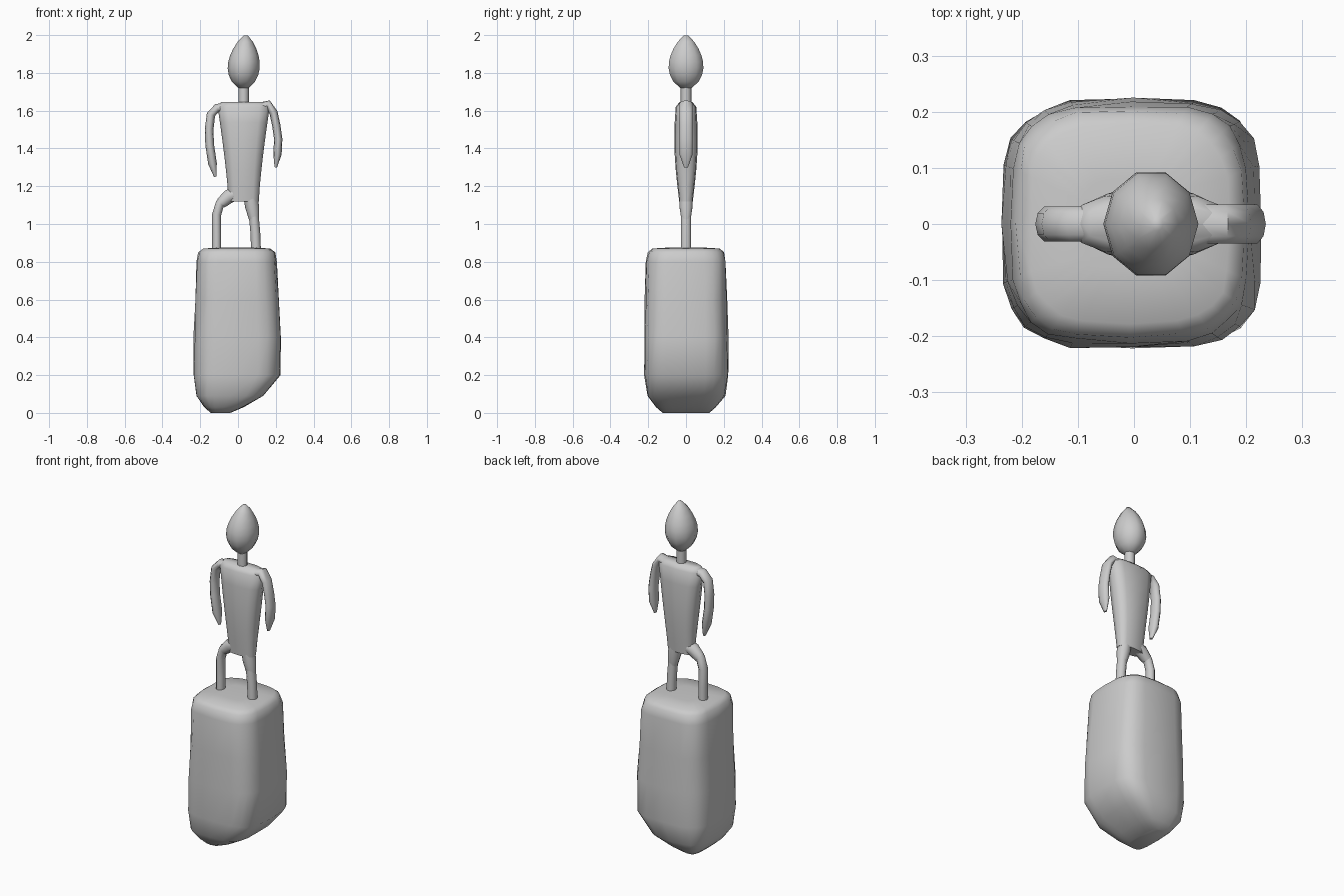
import bpy
import math
import random
from mathutils import Vector

random.seed(4)
default_cube = bpy.data.objects.get("Cube")
if default_cube:
    bpy.data.objects.remove(default_cube)

grey = (0.6, 0.6, 0.6, 1)
clay = bpy.data.materials.new("pale_grey_clay")
clay.use_nodes = True
clay.diffuse_color = grey
clay.node_tree.nodes["Principled BSDF"].inputs["Base Color"].default_value = grey


def rounded(value, power):
    """Push a sine or cosine towards a rounded square outline."""
    return math.copysign(abs(value) ** (2 / power), value)


def loft(name, rings, sides, power=2, jitter=0):
    """Skin a list of rings, each given as centre, sideways axis, width, depth."""
    verts, faces = [], []
    for centre, across, width, depth in rings:
        for side in range(sides):
            angle = math.tau * side / sides
            wobble = 1 + random.uniform(-jitter, jitter)
            sideways = across * width * rounded(math.cos(angle), power)
            forward = Vector((0, depth * rounded(math.sin(angle), power), 0))
            verts.append(centre + (sideways + forward) * wobble)
    for ring in range(len(rings) - 1):
        low, high = ring * sides, (ring + 1) * sides
        for side in range(sides):
            after = (side + 1) % sides
            faces.append((low + side, low + after, high + after, high + side))
    faces.append(tuple(reversed(range(sides))))
    faces.append(tuple(range(len(verts) - sides, len(verts))))
    mesh = bpy.data.meshes.new(name)
    mesh.from_pydata(verts, [], faces)
    mesh.materials.append(clay)
    part = bpy.data.objects.new(name, mesh)
    bpy.context.collection.objects.link(part)
    bpy.ops.object.select_all(action="DESELECT")
    bpy.context.view_layer.objects.active = part
    part.select_set(True)
    bpy.ops.object.shade_smooth_by_angle(angle=math.radians(60))


def upright(x, z, width, depth):
    """A level ring on the centre plane."""
    return Vector((x, 0, z)), Vector((1, 0, 0)), width, depth


def limb(name, path, thickness, depth, tip):
    """Sweep a tube from the lower end of a path upwards; tip scales that end."""
    points = [Vector((x, 0, z)) for x, z in path]
    rings = []
    for index, point in enumerate(points):
        before = points[max(index - 1, 0)]
        after = points[min(index + 1, len(points) - 1)]
        along = (after - before).normalized()
        across = Vector((along.z, 0, -along.x))
        scale = tip if index == 0 else 1
        rings.append((point, across, thickness * scale, depth * scale))
    loft(name, rings, sides=10)


def undercut(z, height):
    """Fades from one at the ground to zero at the given height."""
    return max(0, 1 - z / height) ** 2


# Worn stone block, cut away along its lower left side
def block_ring(z, shrink=1):
    taper = max(0, z - 0.4)
    left = 0.23 - 0.27 * undercut(z, 0.22) - 0.06 * taper
    right = -0.235 + 0.09 * undercut(z, 0.15) + 0.04 * taper
    depth = 0.222 - 0.1 * undercut(z, 0.15) - 0.03 * taper
    width = (left - right) / 2
    return upright((left + right) / 2, z, width * shrink, depth * shrink)


block = [block_ring(z) for z in (0, 0.03, 0.09, 0.2, 0.4, 0.6, 0.8)]
block += [block_ring(0.85, shrink=0.96), block_ring(0.87, shrink=0.85)]
block.append(block_ring(0.876, shrink=0.4))
loft("stone_pedestal", block, sides=24, power=3.6, jitter=0.015)

# Flat body that widens from the hips to the shoulders
hip_height, shoulder_height = 1.12, 1.62
torso = []
steps = 6
for step in range(steps + 1):
    t = step / steps
    z = hip_height + (shoulder_height - hip_height) * t
    width = 0.08 + 0.058 * t ** 1.3
    depth = 0.036 + 0.026 * math.sin(math.pi * t * 0.75)
    torso.append(upright(0.03, z, width, depth))
torso.append(upright(0.03, 1.645, 0.12, 0.035))
loft("torso", torso, sides=12, power=2.8)

# Neck and egg-shaped head
neck_radius = 0.028
loft("neck", [upright(0.03, z, neck_radius, neck_radius) for z in (1.6, 1.75)], sides=8)
head = []
steps = 8
for step in range(steps + 1):
    t = 0.03 + 0.95 * step / steps
    swell = math.sin(math.pi * t ** 0.8) ** 0.7
    head.append(upright(0.028 + 0.014 * t * t, 1.71 + 0.295 * t, 0.085 * swell, 0.097 * swell))
loft("head", head, sides=10)

# Hanging arms with pointed ends
limb("right_arm", [(-0.12, 1.25), (-0.135, 1.32), (-0.15, 1.42), (-0.153, 1.5),
                   (-0.143, 1.58), (-0.11, 1.615), (-0.06, 1.615)],
     thickness=0.023, depth=0.033, tip=0.3)
limb("left_arm", [(0.2, 1.3), (0.209, 1.37), (0.213, 1.45), (0.203, 1.52),
                  (0.188, 1.59), (0.16, 1.634), (0.11, 1.62)],
     thickness=0.022, depth=0.037, tip=0.3)

# Right leg steps outwards at the knee, left leg stands straight
limb("right_leg", [(-0.113, 0.868), (-0.113, 0.95), (-0.113, 1.05),
                   (-0.095, 1.11), (-0.05, 1.15), (0, 1.17)],
     thickness=0.024, depth=0.028, tip=1)
limb("left_leg", [(0.095, 0.868), (0.092, 0.95), (0.085, 1.03),
                  (0.078, 1.1), (0.07, 1.18)],
     thickness=0.026, depth=0.028, tip=1)

# Fuller thighs that run into the hips
limb("right_thigh", [(-0.09, 1.11), (-0.05, 1.145), (0.01, 1.17)],
     thickness=0.037, depth=0.036, tip=0.8)
limb("left_thigh", [(0.086, 1.02), (0.075, 1.09), (0.06, 1.18)],
     thickness=0.037, depth=0.036, tip=0.7)
